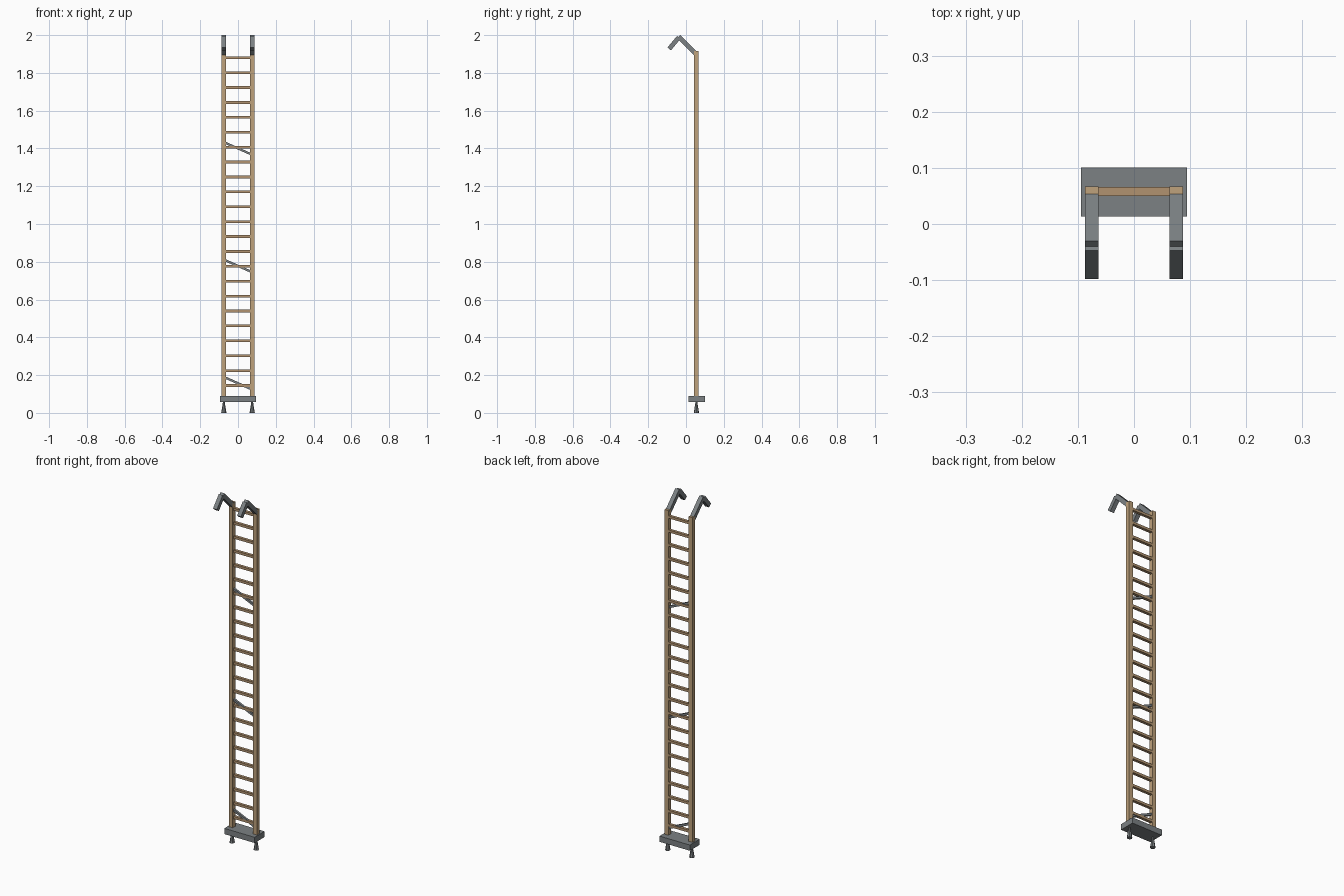
import bpy, math
from mathutils import Vector

if "Cube" in bpy.data.objects:
    bpy.data.objects.remove(bpy.data.objects["Cube"])


def material(name, rgb):
    m = bpy.data.materials.new(name)
    m.diffuse_color = (*rgb, 1)
    m.use_nodes = True
    m.node_tree.nodes["Principled BSDF"].inputs["Base Color"].default_value = m.diffuse_color
    return m


WOOD = material("wood", (0.52, 0.36, 0.20))
RUNG_WOOD = material("rung_wood", (0.44, 0.29, 0.16))
METAL = material("metal", (0.20, 0.22, 0.23))
Y = 0.055  # depth of the ladder plane


def box(name, centre, size, mat, rot=(0, 0, 0)):
    bpy.ops.mesh.primitive_cube_add(size=1, location=centre, rotation=rot)
    ob = bpy.context.object
    ob.name = name
    ob.scale = size
    ob.data.materials.append(mat)
    return ob


def bar_yz(name, x, a, b, thick, mat):
    """Square bar between two (y, z) points."""
    a, b = Vector(a), Vector(b)
    mid, d = (a + b) / 2, b - a
    box(name, (x, mid.x, mid.y), (thick, d.length, thick), mat,
        (math.atan2(d.y, d.x), 0, 0))


for side, s in (("left", -1), ("right", 1)):
    x = s * 0.075
    # Side rail
    box(f"{side}_rail", (x, Y, 1.0), (0.024, 0.024, 1.834), WOOD)
    # Two-part roof hook
    bar_yz(f"{side}_hook_arm", x, (0.0535, 1.9), (-0.0385, 1.9915), 0.024, METAL)
    bar_yz(f"{side}_hook_tip", x, (-0.038, 1.988), (-0.089, 1.927), 0.024, METAL)
    # Flared foot
    bpy.ops.mesh.primitive_cone_add(vertices=8, radius1=0.014, radius2=0.004,
                                    depth=0.062, location=(x, Y, 0.031))
    bpy.context.object.name = f"{side}_foot"
    bpy.context.object.data.materials.append(METAL)

# Rungs
for i in range(23):
    z = 0.145 + i * (1.88 - 0.145) / 22
    box(f"rung_{i + 1}", (0, 0.0575, z), (0.14, 0.016, 0.014), RUNG_WOOD)

# Diagonal braces
for i, z in enumerate((0.157, 0.778, 1.4)):
    box(f"brace_{i + 1}", (0, 0.056, z), (0.15, 0.012, 0.012), METAL,
        (0, math.atan2(0.06, 0.135), 0))

# Base plate
box("base_plate", (0, 0.057, 0.074), (0.189, 0.088, 0.032), METAL)
